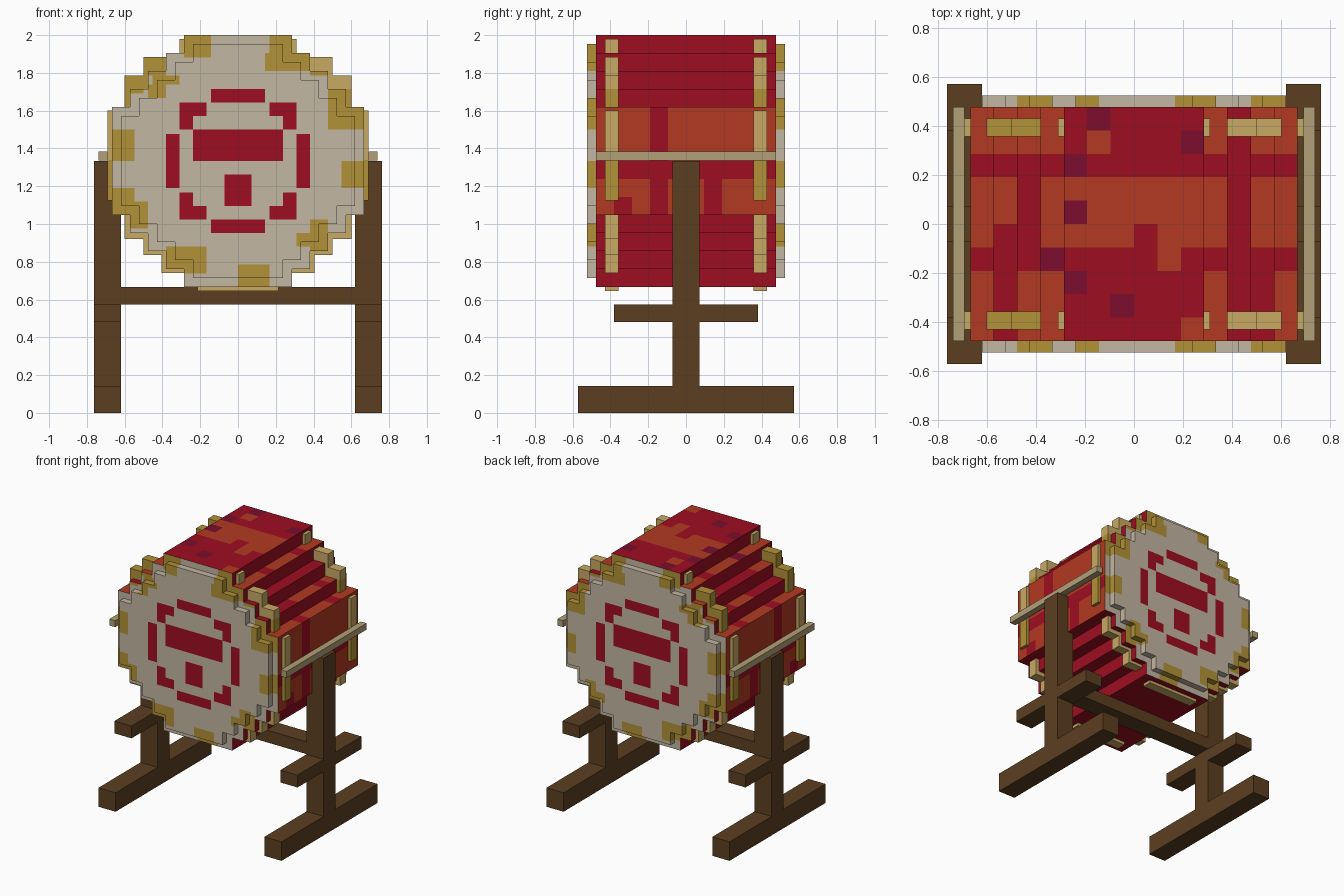
import bpy, bmesh, math

if "Cube" in bpy.data.objects:
    bpy.data.objects.remove(bpy.data.objects["Cube"])

U = 1 / 21          # one model pixel
CZ = 4 / 3          # height of the drum axis


def material(name, rgb):
    m = bpy.data.materials.new(name)
    lin = [((c / 255 + 0.055) / 1.055) ** 2.4 for c in rgb]
    m.diffuse_color = (*lin, 1)
    m.use_nodes = True
    m.node_tree.nodes["Principled BSDF"].inputs["Base Color"].default_value = m.diffuse_color
    return m


RED = material("red", (158, 13, 33))
ORANGE = material("orange_red", (179, 57, 34))
PURPLE = material("dark_purple", (124, 13, 46))
CREAM = material("cream", (196, 183, 163))
GOLD = material("gold", (178, 145, 55))
TAN = material("tan", (200, 170, 100))
BROWN = material("brown", (92, 62, 33))
ROPE = material("pale_wood", (178, 160, 120))


def box(name, x, y, z, mat):
    """Box from (min, max) pairs."""
    bm = bmesh.new()
    bmesh.ops.create_cube(bm, size=1)
    for v in bm.verts:
        for i, (a, b) in enumerate((x, y, z)):
            v.co[i] = a + (v.co[i] + 0.5) * (b - a)
    me = bpy.data.meshes.new(name)
    bm.to_mesh(me)
    bm.free()
    me.materials.append(mat)
    ob = bpy.data.objects.new(name, me)
    bpy.context.collection.objects.link(ob)
    return ob


def span(s, a, b):
    return (a, b) if s > 0 else (-b, -a)


def inside(r, x, z):
    """Stepped round outline, in pixels."""
    x, z = abs(x), abs(z)
    half = r - 2 * max(0, math.ceil((z - (r - 8)) / 2))
    return z < r and x < half


def stepped_drum(name, r, y0, y1, mats, rule):
    """Extruded stepped disc with small cells coloured by a rule."""
    bm = bmesh.new()
    n = 2 * r

    def quad(pts):
        f = bm.faces.new([bm.verts.new((a * U, b * U, c * U + CZ)) for a, b, c in pts])
        f.normal_update()
        f.material_index = mats.index(rule(f.calc_center_median(), f.normal))

    for i in range(-n, n):
        for k in range(-n, n):
            a, b, c, d = i / 2, (i + 1) / 2, k / 2, (k + 1) / 2
            x, z = (a + b) / 2, (c + d) / 2
            if not inside(r, x, z):
                continue
            quad([(a, y0, c), (b, y0, c), (b, y0, d), (a, y0, d)])
            quad([(a, y1, c), (a, y1, d), (b, y1, d), (b, y1, c)])
            for y in range(y0, y1):
                e = y + 1
                if not inside(r, x + 0.5, z):
                    quad([(b, y, c), (b, e, c), (b, e, d), (b, y, d)])
                if not inside(r, x - 0.5, z):
                    quad([(a, y, c), (a, y, d), (a, e, d), (a, e, c)])
                if not inside(r, x, z + 0.5):
                    quad([(a, y, d), (b, y, d), (b, e, d), (a, e, d)])
                if not inside(r, x, z - 0.5):
                    quad([(a, y, c), (a, e, c), (b, e, c), (b, y, c)])
    bmesh.ops.remove_doubles(bm, verts=bm.verts, dist=1e-4)
    me = bpy.data.meshes.new(name)
    bm.to_mesh(me)
    bm.free()
    for m in mats:
        me.materials.append(m)
    ob = bpy.data.objects.new(name, me)
    bpy.context.collection.objects.link(ob)


def hit(rects, u, v):
    return any(a < u < b and c < v < d for a, b, c, d in rects)


# Gold blotches on the skins: x0, x1, z0, z1
BLOTCHES = [(-.29, -.15, 1.89, 2.01), (.16, .31, 1.88, 2.01), (.14, .38, 1.81, 1.91),
            (-.5, -.38, 1.78, 1.9), (-.6, -.5, 1.7, 1.8), (-.46, -.32, 1.73, 1.79),
            (-.47, -.38, 1.66, 1.74), (.38, .5, 1.78, 1.9), (.48, .68, 1.5, 1.73),
            (-.68, -.55, 1.34, 1.49), (.55, .68, 1.19, 1.34), (-.68, -.55, 1.04, 1.18),
            (-.6, -.47, .97, 1.12), (.31, .52, .89, .95), (.39, .47, .8, 1.02),
            (-.39, -.16, .74, .87), (0, .16, .66, .79)]


def motif(x, z):
    """Red ring of dashes with a bar and a square."""
    a, b, z = abs(x) / U, abs(z) / U, z / U
    ring = [(0, 3, 6.5, 8), (3.1, 6, 5, 6.5), (4.6, 6.1, 3.4, 5), (6.4, 8, 0, 3.1)]
    return (hit([(-1, 3.1, 6.5, 8), (3.4, 6.5, 5, 6.5), (5, 6.5, 3.4, 5), (6.5, 8, -1, 3.2)], a, b)
            or (a < 5 and 0 < z < 3.4) or (a < 1.5 and -5 < z < -1.6))


def skin_rule(c, n):
    if abs(n.y) > .5 and motif(c.x, c.z - CZ):
        return RED
    return GOLD if hit(BLOTCHES, c.x, c.z) else CREAM


# Patches on the barrel top, two-pixel squares: x, y of the lower corner
PURPLE_SQ = [(-4, 8), (4, 6), (-6, 4), (-6, 0), (-8, -4), (-6, -6), (-2, -8)]
ORANGE_SQ = [(-4, 6), (2, -4), (4, -10)]


def barrel_rule(c, n):
    if abs(n.y) > .5:
        return GOLD if hit(BLOTCHES, c.x, c.z) else CREAM
    x, y, z = c.x / U, c.y / U, c.z - CZ
    ax = abs(x)
    if n.z > .5:
        for m, squares in ((PURPLE, PURPLE_SQ), (ORANGE, ORANGE_SQ)):
            if hit([(a, a + 2, b, b + 2) for a, b in squares], x, y):
                return m
        if 8 < ax < 10 and (y < 6 if x < 0 else True) and not (x < 0 and y < -2):
            return RED
        if 10 < ax < 12 and y < (0 if x < 0 else -4):
            return RED
        if 0 < x < 2 and -2 < y < 0:
            return RED
        if -2 < y < 4:
            return ORANGE
        return ORANGE if ax > 6 and (y > 6 or y < -4) else RED
    if abs(n.x) > .5 and ax > 13.5:
        if -4 < y < -2 or -.1 < z < 0:
            return RED
        if z < -.1 and (2 < y < 4 or (z < -.19 and -8 < y < -6)):
            return RED
        return ORANGE
    return RED


stepped_drum("drum_barrel", 14, -10, 10, [RED, ORANGE, PURPLE, CREAM, GOLD], barrel_rule)
stepped_drum("front_skin", 13, -11, -10, [RED, CREAM, GOLD], skin_rule)
stepped_drum("back_skin", 13, 10, 11, [RED, CREAM, GOLD], skin_rule)

# Hoops made of short blocks following the steps: x0, x1, z0, z1, gold
BLOCKS = [(.28, .31, 1.9, 1.98, False), (.38, .5, 1.71, 1.885, False),
          (.47, .6, 1.715, 1.785, False), (.47, .6, 1.62, 1.715, True),
          (.66, .69, 1.34, 1.6, False), (.66, .69, 1.125, 1.34, True),
          (.47, .6, .92, 1.05, False), (.38, .5, .835, .96, False),
          (.28, .405, .74, .87, False)]
for fy in (-1, 1):
    ys = span(fy, .357, .429)
    box("hoop_bottom", (-.214, .214), ys, (.645, .68), TAN)
    for s in (-1, 1):
        for a, b, c, d, g in BLOCKS:
            gold = g or (s < 0 and .37 < a < .5 and c > 1.6)
            box("hoop_block", span(s, a, b), ys, (c, d), GOLD if gold else TAN)

# Stand
box("cross_beam", (-.63, .63), (-.07, .07), (.575, .667), BROWN)
for s in (-1, 1):
    xs = span(s, .62, .762)
    box("post", xs, (-.071, .071), (0, CZ), BROWN)
    box("foot", xs, (-.571, .571), (0, .143), BROWN)
    box("short_bar", xs, (-.381, .381), (.48, .573), BROWN)
    box("side_rail", span(s, .69, .738), (-.476, .476), (1.335, 1.383), ROPE)
